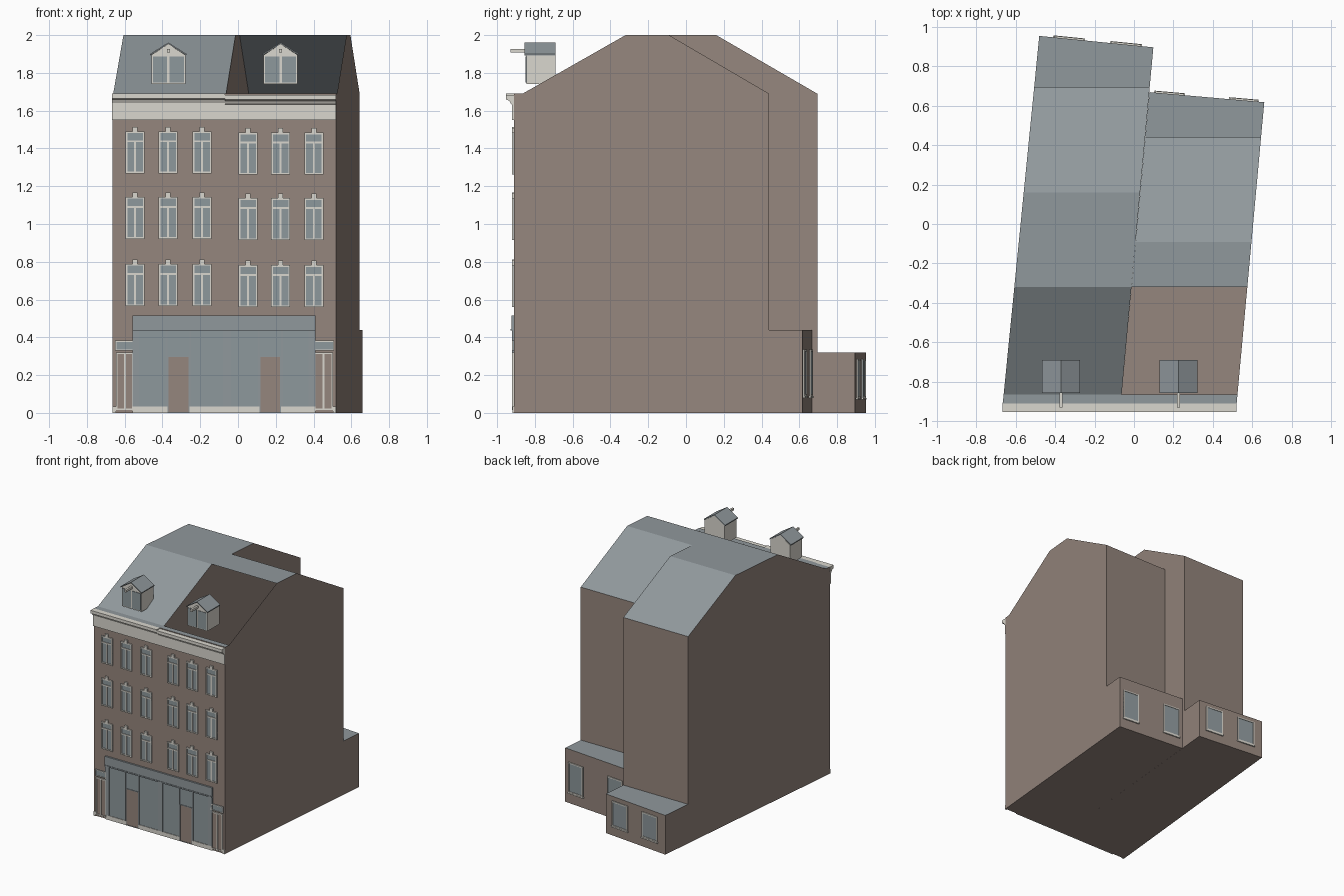
import bpy, bmesh, math
from mathutils import Matrix, Vector

cube = bpy.data.objects.get("Cube")
if cube:
    bpy.data.objects.remove(cube, do_unlink=True)

# Materials
COLOURS = {
    "brown_brick": (0.30, 0.237, 0.205),
    "slate_grey": (0.28, 0.315, 0.333),
    "off_white": (0.70, 0.68, 0.62),
    "glass_grey": (0.27, 0.315, 0.335),
}
MATS = []
for mat_name, rgb in COLOURS.items():
    m = bpy.data.materials.new(mat_name)
    m.use_nodes = True
    m.diffuse_color = (*rgb, 1)
    m.node_tree.nodes["Principled BSDF"].inputs["Base Color"].default_value = (*rgb, 1)
    MATS.append(m)
BRICK, SLATE, WHITE, GLASS = range(4)

FRONT = -0.91
FACADE = Matrix.Translation((0, FRONT, 0))


def finish(name, bm, fix_normals=True):
    if fix_normals:
        bmesh.ops.recalc_face_normals(bm, faces=bm.faces[:])
    mesh = bpy.data.meshes.new(name)
    bm.to_mesh(mesh)
    bm.free()
    for m in MATS:
        mesh.materials.append(m)
    obj = bpy.data.objects.new(name, mesh)
    bpy.context.collection.objects.link(obj)
    return obj


def build(name, boxes, matrix=FACADE):
    """Boxes are (x0, x1, z0, z1, outward depth, material) lying on a wall."""
    bm = bmesh.new()
    for x0, x1, z0, z1, depth, mat in boxes:
        size = Matrix.Diagonal((x1 - x0, depth, z1 - z0, 1))
        place = Matrix.Translation(((x0 + x1) / 2, -depth / 2, (z0 + z1) / 2))
        made = bmesh.ops.create_cube(bm, size=1, matrix=matrix @ place @ size)
        for f in {f for v in made["verts"] for f in v.link_faces}:
            f.material_index = mat
    return finish(name, bm)


def frame(x0, x1, z0, z1, t=0.009, depth=0.01, mat=WHITE):
    return [(x0, x0 + t, z0, z1, depth, mat), (x1 - t, x1, z0, z1, depth, mat),
            (x0 + t, x1 - t, z0, z0 + t, depth, mat),
            (x0 + t, x1 - t, z1 - t, z1, depth, mat)]


def prism(name, profile, x0, x1, mats):
    """Extrude a (y, z) profile along x; one material per side strip."""
    bm = bmesh.new()
    a, b = ([bm.verts.new((x, y, z)) for y, z in profile] for x in (x0, x1))
    n = len(profile)
    for i in range(n):
        j = (i + 1) % n
        bm.faces.new((a[i], a[j], b[j], b[i])).material_index = mats[i]
    for ring in (a, b):
        bm.faces.new(ring).material_index = mats[-1]
    return finish(name, bm)


# House shells: gambrel profile with a low rear annex, sides leaning in plan
def house(name, sides, ridge_back, wall_back, annex_h, open_front):
    rings, bm = [], bmesh.new()
    for (x_front, x_back, y_back) in sides:
        profile = [(FRONT, 0), (FRONT, 1.69), (-0.865, 1.69), (-0.32, 2),
                   (ridge_back, 2), (wall_back, 1.69), (wall_back, annex_h),
                   (y_back, annex_h), (y_back, 0)]
        lean = (x_back - x_front) / (y_back - FRONT)
        rings.append([bm.verts.new((x_front + lean * (y - FRONT), y, z))
                      for y, z in profile])
    a, b = rings
    n = len(a)
    for i in range(n):
        if open_front and i == 2:
            continue
        j = (i + 1) % n
        f = bm.faces.new((a[j], a[i], b[i], b[j]))
        f.material_index = SLATE if i in (1, 2, 3, 4, 6) else BRICK
    bm.faces.new(a)
    bm.faces.new(b[::-1])
    finish(name, bm)


def rear_windows(name, sides, spans, z0, z1):
    left, right = (Vector((s[1], s[2])) for s in sides)
    d = left - right
    wall = Matrix.Translation((*right, 0)) @ Matrix.Rotation(math.atan2(d.y, d.x), 4, "Z")
    boxes = []
    for s0, s1 in spans:
        x0, x1 = s0 * d.length, s1 * d.length
        boxes += frame(x0, x1, z0, z1, depth=0.008)
        boxes.append((x0, x1, z0, z1, 0.004, GLASS))
        boxes.append((x0 - 0.005, x1 + 0.005, z0 - 0.01, z0, 0.01, WHITE))
    build(name, boxes, wall)


right_house = [(-0.665, -0.48, 0.953), (-0.067, 0.098, 0.895)]
left_house = [(-0.067, 0.078, 0.668), (0.52, 0.66, 0.617)]
house("right_house_shell", right_house, 0.16, 0.695, 0.32, False)
house("left_house_shell", left_house, -0.09, 0.44, 0.44, True)
rear_windows("right_rear_windows", right_house, [(0.11, 0.37), (0.61, 0.87)], 0.08, 0.285)
rear_windows("left_rear_windows", left_house, [(0.06, 0.3), (0.7, 0.95)], 0.09, 0.335)


# Upper windows: three columns by three storeys per house
def upper_window(name, x, z):
    w, h, bar = 0.05, 0.222, z + 0.165
    boxes = frame(x - w, x + w, z, z + h)
    boxes += [(x - w, x + w, z, z + h, 0.004, GLASS),
              (x - w, x + w, bar, bar + 0.01, 0.009, WHITE),
              (x - 0.005, x + 0.005, z, bar, 0.009, WHITE),
              (x - 0.013, x + 0.013, z + h, z + h + 0.024, 0.012, WHITE)]
    build(name, boxes)


for side, centres, drop in (("right", (-0.545, -0.37, -0.19), 0),
                            ("left", (0.053, 0.226, 0.402), 0.006)):
    for row, z in enumerate((0.566, 0.921, 1.268)):
        for col, x in enumerate(centres):
            upper_window(f"{side}_window_{row}_{col}", x, z - drop)

# Frieze and cornice
for side, x0, x1, lift in (("right", -0.667, -0.069, 0.003), ("left", -0.069, 0.52, -0.003)):
    build(f"{side}_frieze", [(x0, x1, 1.55, 1.645, 0.01, WHITE)])
    cove = [(FRONT, 1.635), (-0.925, 1.637), (-0.935, 1.655), (-0.952, 1.662),
            (-0.952, 1.687), (-0.905, 1.687), (-0.905, 1.66)]
    prism(f"{side}_cornice", [(y, z + lift) for y, z in cove], x0, x1, [WHITE] * 7)


# Shopfronts
def shopfront(name, x0, x1, pillars, door):
    boxes = [(x0, x1, 0.44, 0.515, 0.014, SLATE),
             (x0, x1, 0.435, 0.445, 0.018, SLATE),
             (x0, door[0], 0.035, 0.44, 0.004, GLASS),
             (door[1], x1, 0.035, 0.44, 0.004, GLASS),
             (x0, door[0], 0, 0.035, 0.008, WHITE),
             (door[1], x1, 0, 0.035, 0.008, WHITE),
             (*door, 0, 0.295, 0.005, BRICK),
             (*door, 0.295, 0.44, 0.004, GLASS)]
    boxes += [(p, q, 0.035, 0.44, 0.01, SLATE) for p, q in pillars]
    boxes += frame(*door, 0.0, 0.3, 0.005, 0.008, SLATE)
    build(name, boxes)


shopfront("right_shopfront", -0.558, -0.069,
          [(-0.558, -0.524), (-0.383, -0.372), (-0.258, -0.25), (-0.08, -0.069)],
          (-0.372, -0.258))
shopfront("left_shopfront", -0.069, 0.41,
          [(-0.069, -0.037), (0.107, 0.115), (0.228, 0.238), (0.372, 0.41)],
          (0.115, 0.228))


# House entrances with a fanlight above
def entrance(name, x0, x1, lo, hi):
    mid = (x0 + x1) / 2
    boxes = frame(x0, x1, 0.015, 0.32, 0.008)
    boxes += [(mid - 0.005, mid + 0.005, 0.015, 0.32, 0.009, WHITE),
              (x0, x1, 0.01, 0.32, 0.004, BRICK),
              (x0 - 0.005, x1 + 0.005, 0.33, 0.382, 0.006, GLASS)]
    boxes += frame(x0 - 0.005, x1 + 0.005, 0.33, 0.382, 0.006)
    boxes += [(lo, x0, 0, 0.035, 0.008, WHITE), (x1, hi, 0, 0.035, 0.008, WHITE)]
    build(name, boxes)


entrance("right_entrance", -0.645, -0.552, -0.665, -0.548)
entrance("left_entrance", 0.402, 0.503, 0.398, 0.52)


# Dormers with a gable roof and a hoist beam
def dormer(side, x):
    y0, y1, w = -0.845, -0.69, 0.09
    bm = bmesh.new()
    outline = [(-w, 1.74), (w, 1.74), (w, 1.895), (0, 1.953), (-w, 1.895)]
    f, b = ([bm.verts.new((x + u, y, z)) for u, z in outline] for y in (y0, y1))
    for i in range(5):
        j = (i + 1) % 5
        bm.faces.new((f[i], f[j], b[j], b[i]))
    for ring in (f, b):
        bm.faces.new(ring)
    for face in bm.faces:
        face.material_index = WHITE
    finish(f"{side}_dormer_body", bm)
    # Roof slabs
    bm = bmesh.new()
    section = [(-w - 0.006, 1.893), (0, 1.953), (w + 0.006, 1.893),
               (w + 0.006, 1.901), (0, 1.961), (-w - 0.006, 1.901)]
    face = bm.faces.new([bm.verts.new((x + u, y0 - 0.01, z)) for u, z in section])
    made = bmesh.ops.extrude_face_region(bm, geom=[face])
    moved = [v for v in made["geom"] if isinstance(v, bmesh.types.BMVert)]
    bmesh.ops.translate(bm, verts=moved, vec=(0, y1 - y0 + 0.01, 0))
    for face in bm.faces:
        face.material_index = SLATE
    finish(f"{side}_dormer_roof", bm)
    # Window and beam
    wall = Matrix.Translation((0, y0, 0))
    build(f"{side}_dormer_window",
          [(x - w + 0.008, x - 0.006, 1.748, 1.888, 0.004, GLASS),
           (x + 0.006, x + w - 0.008, 1.748, 1.888, 0.004, GLASS)], wall)
    build(f"{side}_hoist_beam", [(x - 0.008, x + 0.008, 1.908, 1.926, 0.085, WHITE)], wall)


dormer("right", -0.369)
dormer("left", 0.226)
